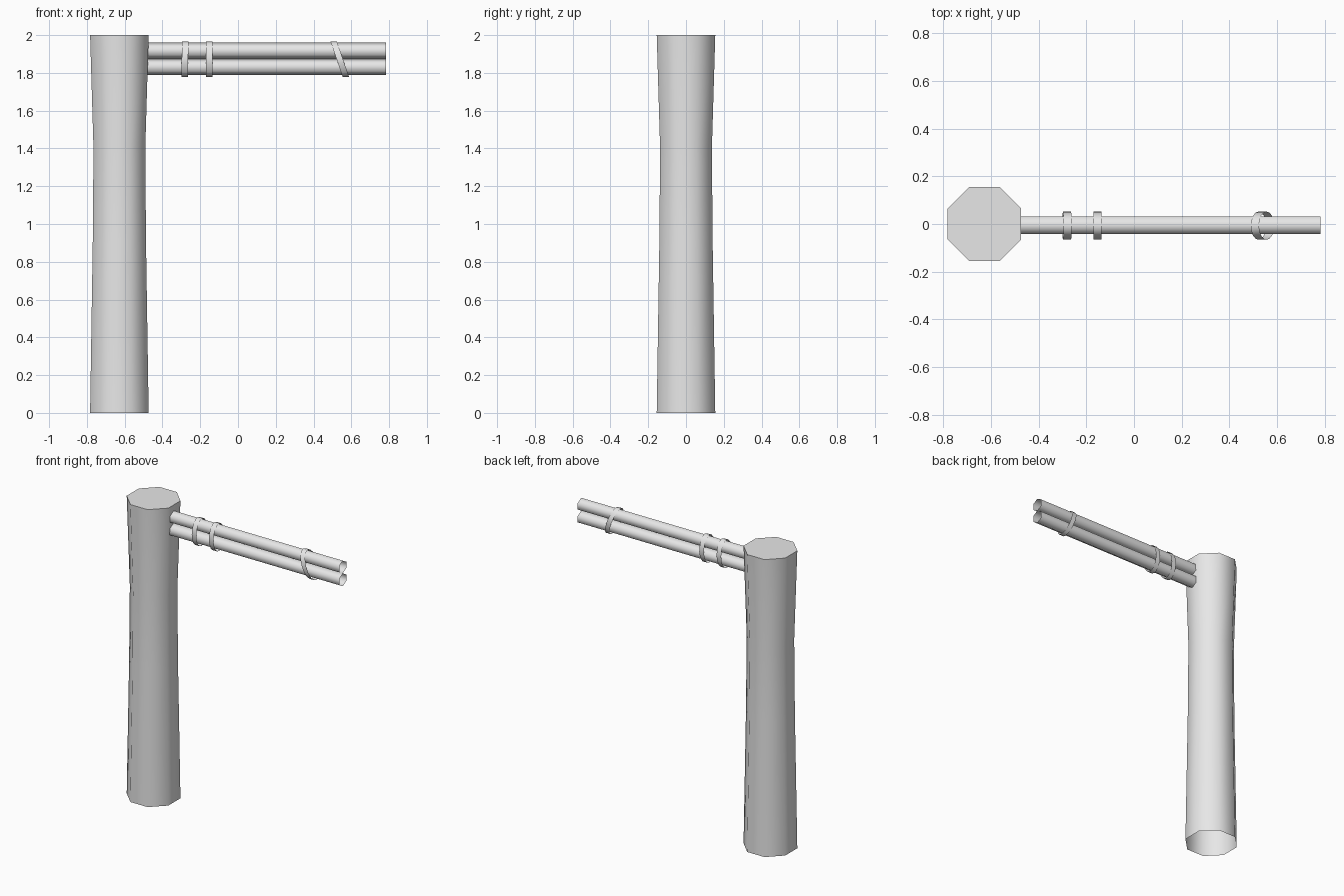
import bpy
import bmesh
from math import sin, cos, pi, radians

cube = bpy.data.objects.get("Cube")
if cube:
    bpy.data.objects.remove(cube, do_unlink=True)

grey = bpy.data.materials.new("plain_grey")
grey.use_nodes = True
grey.diffuse_color = (0.8, 0.8, 0.8, 1)
grey.node_tree.nodes["Principled BSDF"].inputs["Base Color"].default_value = (0.8, 0.8, 0.8, 1)


def loft(name, rings, cap_end=False):
    """Join equal-length rings of points into a smooth open tube."""
    bm = bmesh.new()
    loops = [[bm.verts.new(p) for p in ring] for ring in rings]
    n = len(loops[0])
    for a, b in zip(loops, loops[1:]):
        for i in range(n):
            j = (i + 1) % n
            bm.faces.new((a[i], a[j], b[j], b[i]))
    if cap_end:
        bm.faces.new(loops[-1])
    mesh = bpy.data.meshes.new(name)
    bm.to_mesh(mesh)
    bm.free()
    mesh.materials.append(grey)
    obj = bpy.data.objects.new(name, mesh)
    bpy.context.collection.objects.link(obj)
    bpy.ops.object.select_all(action='DESELECT')
    obj.select_set(True)
    bpy.context.view_layer.objects.active = obj
    bpy.ops.object.shade_smooth_by_angle(angle=radians(65))
    return obj


def post_ring(z, half_width, sides=8):
    r = half_width / cos(pi / sides)
    turns = [2 * pi * (i + 0.5) / sides for i in range(sides)]
    return [(-0.628 + r * cos(t), r * sin(t), z) for t in turns]


def cross_ring(x, y, z, ry, rz, sides, lean=0.0):
    """Ring around the x axis; lean shifts its top and bottom along x."""
    turns = [2 * pi * i / sides for i in range(sides)]
    return [(x + lean * cos(t), y - ry * sin(t), z + rz * cos(t)) for t in turns]


# Waisted eight-sided post, closed on top and open below
profile = [(0, 0.155), (0.9, 0.141), (1.4, 0.137), (2, 0.155)]
loft("post", [post_ring(z, w) for z, w in profile], cap_end=True)

# Two hollow six-sided rods forming the arm
for name, z in (("upper_rod", 1.917), ("lower_rod", 1.831)):
    loft(name, [cross_ring(x, -0.005, z, 0.043, 0.043, 6) for x in (-0.5, 0.783)])

# Thin straps around both rods, the outer one slanted
for name, x, lean in (("inner_strap", -0.281, 0.002),
                      ("middle_strap", -0.153, 0),
                      ("outer_strap", 0.539, -0.032)):
    loft(name, [cross_ring(x + side * 0.017, -0.007, 1.872, 0.059, 0.093, 16, lean)
                for side in (-1, 1)])
